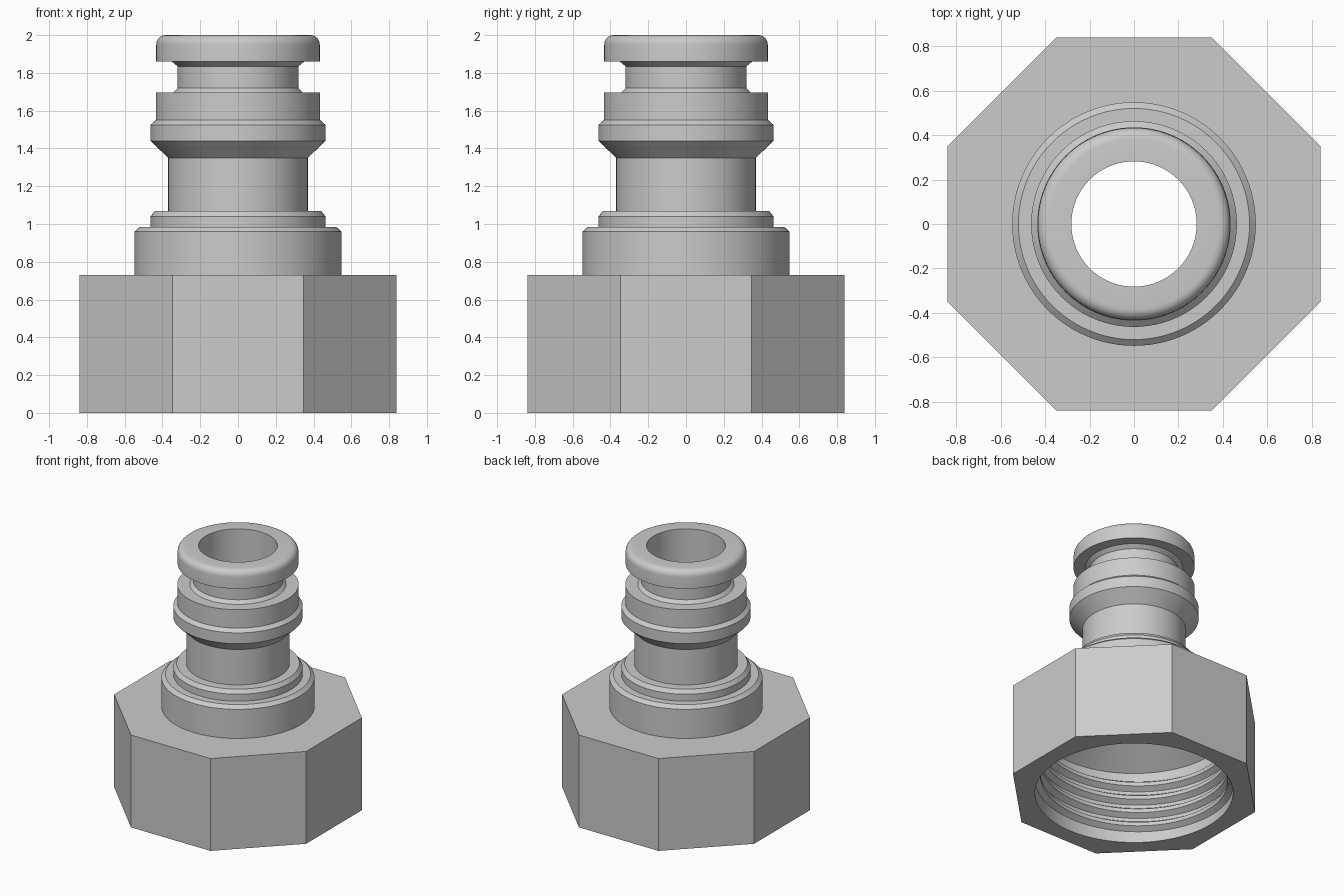
import bpy, bmesh
from math import cos, sin, pi, tau, radians

SEGMENTS = 96
cube = bpy.data.objects.get("Cube")
if cube:
    bpy.data.objects.remove(cube)

grey = bpy.data.materials.new("grey metal")
grey.use_nodes = True
grey.diffuse_color = (0.6, 0.6, 0.6, 1)
grey.node_tree.nodes["Principled BSDF"].inputs["Base Color"].default_value = (0.6, 0.6, 0.6, 1)


def finish(bm, name):
    bmesh.ops.recalc_face_normals(bm, faces=bm.faces)
    mesh = bpy.data.meshes.new(name)
    bm.to_mesh(mesh)
    bm.free()
    mesh.materials.append(grey)
    obj = bpy.data.objects.new(name, mesh)
    bpy.context.collection.objects.link(obj)
    bpy.ops.object.select_all(action="DESELECT")
    obj.select_set(True)
    bpy.context.view_layer.objects.active = obj
    bpy.ops.object.shade_smooth_by_angle(angle=radians(20))
    return obj


def nut_radius(apothem, angle):
    # distance to the side of an octagon with flats on the axes
    return apothem / cos((angle + pi / 8) % (pi / 4) - pi / 8)


def lathe(name, profile, nut):
    """Closed revolve; profile points inside the nut set follow the octagon."""
    bm = bmesh.new()
    rings = []
    for k, (r, z) in enumerate(profile):
        ring = []
        for i in range(SEGMENTS):
            a = tau * i / SEGMENTS
            d = nut_radius(r, a) if k in nut else r
            ring.append(bm.verts.new((d * cos(a), d * sin(a), z)))
        rings.append(ring)
    for k, ring in enumerate(rings):
        nxt = rings[(k + 1) % len(rings)]
        for i in range(SEGMENTS):
            j = (i + 1) % SEGMENTS
            bm.faces.new((ring[i], ring[j], nxt[j], nxt[i]))
    return finish(bm, name)


# Octagonal nut, shoulder, grooved spigot and rounded lip, then the bore
nut = [(0.84, 0), (0.84, 0.73)]
shoulder = [(0.548, 0.73), (0.548, 0.96), (0.52, 0.985), (0.463, 0.985),
            (0.463, 1.04), (0.44, 1.07), (0.37, 1.07)]
spigot = [(0.37, 1.35), (0.463, 1.44), (0.463, 1.525), (0.435, 1.55),
          (0.435, 1.695), (0.345, 1.695), (0.32, 1.72), (0.32, 1.835),
          (0.35, 1.86), (0.433, 1.86)]
lip = [(0.383 + 0.05 * cos(t * pi / 12), 1.95 + 0.05 * sin(t * pi / 12)) for t in range(7)]
bore = [(0.282, 2.0), (0.282, 0.85), (0.71, 0.57), (0.71, 0)]
lathe("coupling_body", nut + shoulder + spigot + lip + bore, {0, 1})

# Internal screw thread: a shallow ridge swept along a helix
bm = bmesh.new()
pitch, turns = 0.11, 4
section = [(0.715, -0.045), (0.67, -0.015), (0.67, 0.015), (0.715, 0.045)]
previous = None
for s in range(SEGMENTS * turns + 1):
    a = tau * s / SEGMENTS
    rise = 0.06 + pitch * s / SEGMENTS
    row = [bm.verts.new((r * cos(a), r * sin(a), rise + dz)) for r, dz in section]
    if previous:
        for p in range(4):
            q = (p + 1) % 4
            bm.faces.new((previous[p], previous[q], row[q], row[p]))
    else:
        bm.faces.new(row)
    previous = row
bm.faces.new(previous)
finish(bm, "internal_thread")
